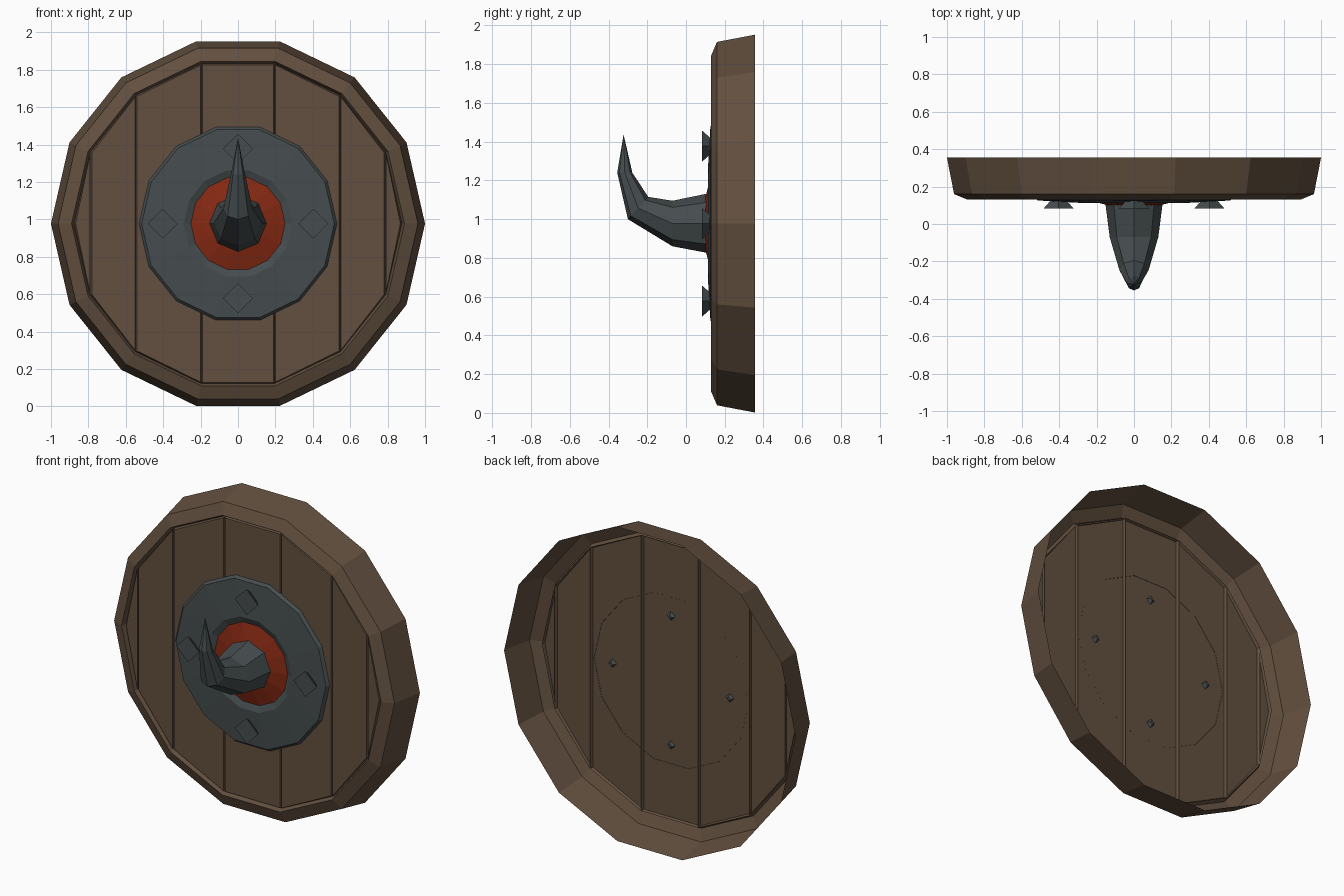
import bpy, bmesh, math
from mathutils import Vector

if "Cube" in bpy.data.objects:
    bpy.data.objects.remove(bpy.data.objects["Cube"])

CZ = 0.977          # height of the shield centre
N = 14              # sides of the round parts


def material(name, col):
    m = bpy.data.materials.new(name)
    m.diffuse_color = (*col, 1)
    m.use_nodes = True
    m.node_tree.nodes["Principled BSDF"].inputs["Base Color"].default_value = m.diffuse_color
    return m


WOOD = material("brown wood", (0.125, 0.080, 0.050))
IRON = material("dark iron", (0.061, 0.074, 0.078))
RED = material("red paint", (0.235, 0.022, 0.006))


def finish(bm, name, mat):
    bmesh.ops.recalc_face_normals(bm, faces=bm.faces)
    # open sheets: make the front side face -y
    if sum(f.normal.y * f.calc_area() for f in bm.faces) > 1e-4:
        bmesh.ops.reverse_faces(bm, faces=bm.faces)
    me = bpy.data.meshes.new(name)
    bm.to_mesh(me)
    bm.free()
    me.materials.append(mat)
    ob = bpy.data.objects.new(name, me)
    bpy.context.collection.objects.link(ob)
    return ob


def loft(bm, rings):
    """Join equal closed rings of points with quads."""
    vs = [[bm.verts.new(p) for p in r] for r in rings]
    for a, b in zip(vs, vs[1:]):
        n = len(a)
        for i in range(n):
            j = (i + 1) % n
            bm.faces.new((a[i], a[j], b[j], b[i]))
    return vs


def ring(r, y, n=N, x=0, z=CZ):
    return [(x + r * math.cos(2 * math.pi * i / n), y,
             z + r * math.sin(2 * math.pi * i / n)) for i in range(n)]


def lathe(name, profile, mat):
    bm = bmesh.new()
    loft(bm, [ring(r, y) for r, y in profile])
    return finish(bm, name, mat)


# rim: thin open dish wall
lathe("rim", [(1.0, 0.355), (0.962, 0.16), (0.89, 0.13), (0.877, 0.16)], WOOD)

# planks: strips between opposite corners, inset to leave grooves
bm = bmesh.new()
v = [bm.verts.new(p) for p in ring(0.877, 0.16)]
half = N // 2
for i in range(half):
    a, b, c, d = v[i], v[i + 1], v[(N - i - 1) % N], v[(N - i) % N]
    quad = []
    for q in (a, b, c, d):
        if q not in quad:
            quad.append(q)
    bm.faces.new(quad)
bmesh.ops.recalc_face_normals(bm, faces=bm.faces)
if next(iter(bm.faces)).normal.y > 0:
    bmesh.ops.reverse_faces(bm, faces=bm.faces)
bmesh.ops.inset_individual(bm, faces=bm.faces[:], thickness=0.009, depth=0.017)
finish(bm, "planks", WOOD)

# iron boss plate and painted ring
lathe("boss_plate", [(0.53, 0.144), (0.515, 0.126), (0.29, 0.113), (0.25, 0.13)], IRON)
lathe("red_ring", [(0.252, 0.129), (0.14, 0.10)], RED)

# rivets: spikes driven through the planks
for k in range(4):
    a = k * math.pi / 2
    x, z = 0.403 * math.cos(a), CZ + 0.4 * math.sin(a)
    bm = bmesh.new()
    vs = loft(bm, [ring(0.08, 0.083, 4, x, z), ring(0.012, 0.16, 4, x, z)])
    for r in vs:
        bm.faces.new(r)
    finish(bm, "rivet_%d" % (k + 1), IRON)

# curved horn: (lower point, upper point, half width) of each section
sections = [((0.125, 0.823), (0.125, 1.135), 0.155),
            ((-0.07, 0.86), (-0.07, 1.095), 0.13),
            ((-0.30, 1.0), (-0.195, 1.115), 0.078),
            ((-0.355, 1.24), (-0.277, 1.24), 0.038)]
bm = bmesh.new()
rings = []
for lo, hi, w in sections:
    lo, hi = Vector((0, *lo)), Vector((0, *hi))
    mid, up = (lo + hi) / 2, (hi - lo) / 2
    rings.append([mid + up * math.sin(t) + Vector((w * math.cos(t), 0, 0))
                  for t in (i * math.pi / 4 for i in range(8))])
vs = loft(bm, rings)
bm.faces.new(vs[0])
tip = bm.verts.new((0, -0.322, 1.437))
for i in range(8):
    bm.faces.new((vs[-1][i], vs[-1][(i + 1) % 8], tip))
finish(bm, "horn", IRON)
